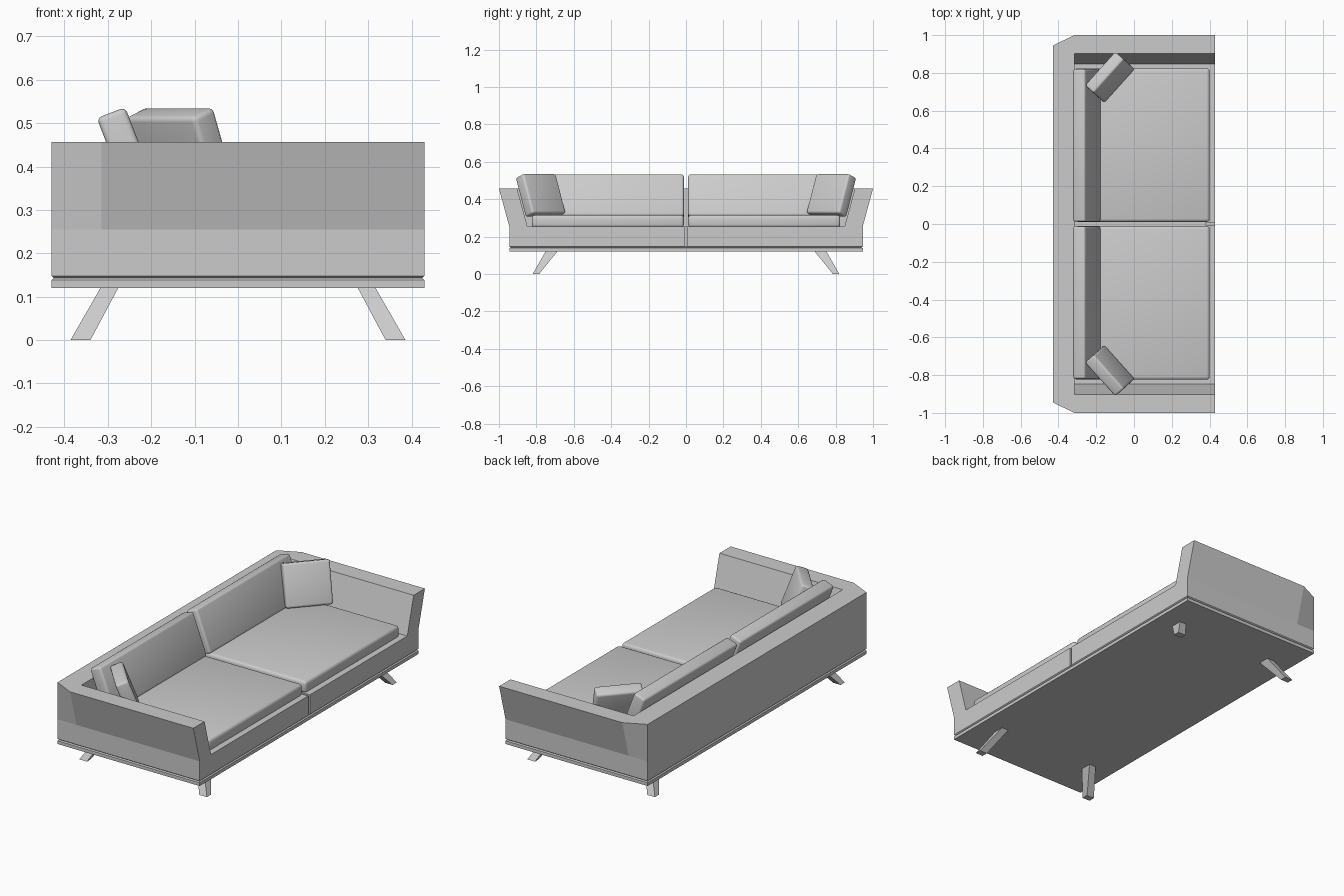
import bpy, bmesh, math
from mathutils import Matrix, Vector

old = bpy.data.objects.get("Cube")
if old:
    bpy.data.objects.remove(old, do_unlink=True)

grey = bpy.data.materials.new("grey fabric")
grey.use_nodes = True
colour = (0.6, 0.6, 0.6, 1)
grey.diffuse_color = colour
grey.node_tree.nodes["Principled BSDF"].inputs["Base Color"].default_value = colour


def finish(name, bm):
    bmesh.ops.recalc_face_normals(bm, faces=bm.faces)
    mesh = bpy.data.meshes.new(name)
    bm.to_mesh(mesh)
    bm.free()
    mesh.materials.append(grey)
    obj = bpy.data.objects.new(name, mesh)
    bpy.context.collection.objects.link(obj)
    return obj


def loft(name, rings, cap_bottom=True, cap_top=True):
    """Skin a stack of closed rings that share one point count."""
    bm = bmesh.new()
    loops = [[bm.verts.new(p) for p in ring] for ring in rings]
    for low, high in zip(loops, loops[1:]):
        n = len(low)
        for i in range(n):
            j = (i + 1) % n
            bm.faces.new((low[i], low[j], high[j], high[i]))
    if cap_bottom:
        bm.faces.new(loops[0])
    if cap_top:
        bm.faces.new(loops[-1])
    return finish(name, bm)


def rect(x0, x1, y0, y1, z):
    return [(x0, y0, z), (x1, y0, z), (x1, y1, z), (x0, y1, z)]


def cushion(name, size, matrix, radius):
    """Soft-edged box, placed by a matrix."""
    bm = bmesh.new()
    bmesh.ops.create_cube(bm, size=1)
    bmesh.ops.scale(bm, vec=size, verts=bm.verts)
    bmesh.ops.bevel(bm, geom=bm.edges[:], offset=radius, segments=3,
                    profile=0.5, affect='EDGES')
    bm.transform(matrix)
    obj = finish(name, bm)
    bpy.ops.object.select_all(action='DESELECT')
    obj.select_set(True)
    bpy.context.view_layer.objects.active = obj
    bpy.ops.object.shade_smooth_by_angle(angle=math.radians(35))


DEPTH, WIDTH, BACK, SEAT_Z, TOP_Z = 0.43, 0.945, -0.315, 0.255, 0.457

# Plinth with a thin seam running round it
plinth = []
for z, inset in ((0.12, 0), (0.138, 0), (0.143, 0.006), (0.148, 0)):
    d, w = DEPTH - inset, WIDTH - inset
    plinth.append(rect(-d, d, -w, w, z))
loft("plinth", plinth)

# Seat base with a slot in the middle of its front
slot = 0.007
outline = [(-DEPTH, -WIDTH), (DEPTH, -WIDTH), (DEPTH, -slot), (0.38, -slot),
           (0.38, slot), (DEPTH, slot), (DEPTH, WIDTH), (-DEPTH, WIDTH)]
loft("seat_base", [[(x, y, z) for x, y in outline] for z in (0.148, SEAT_Z)])


# Back and flared arms in one U-shaped shell
def shell_ring(flare, z):
    outer, inner = WIDTH + flare, 0.848 + flare
    half = [(BACK, inner), (DEPTH, inner), (DEPTH, outer),
            (BACK, outer), (-DEPTH, WIDTH)]
    return ([(x, y, z) for x, y in half] +
            [(x, -y, z) for x, y in reversed(half)])


loft("back_and_arms", [shell_ring(0, SEAT_Z), shell_ring(0.055, TOP_Z)],
     cap_bottom=False)

lean = math.radians(-21)
for side, label in ((1, "left"), (-1, "right")):
    # Seat cushion
    cushion("seat_cushion_" + label, (0.715, 0.813, 0.066),
            Matrix.Translation((0.043, side * 0.418, 0.282)), 0.016)

    # Back cushion, leaning on the back
    cushion("back_cushion_" + label, (0.07, 0.808, 0.238),
            Matrix.Translation((-0.25, side * 0.416, 0.413)) @
            Matrix.Rotation(lean, 4, 'Y'), 0.012)

    # Loose pillow turned into the corner
    cushion("corner_pillow_" + label, (0.068, 0.24, 0.225),
            Matrix.Translation((-0.128, side * 0.777, 0.42)) @
            Matrix.Rotation(side * math.radians(-42), 4, 'Z') @
            Matrix.Rotation(lean, 4, 'Y'), 0.012)

    # Splayed legs
    for end, place in ((1, "front"), (-1, "rear")):
        foot = rect(0.34, 0.386, 0.785, 0.82, 0)
        top = rect(0.275, 0.316, 0.687, 0.75, 0.122)
        loft(place + "_leg_" + label,
             [[(x * end, y * side, z) for x, y, z in ring] for ring in (foot, top)])
